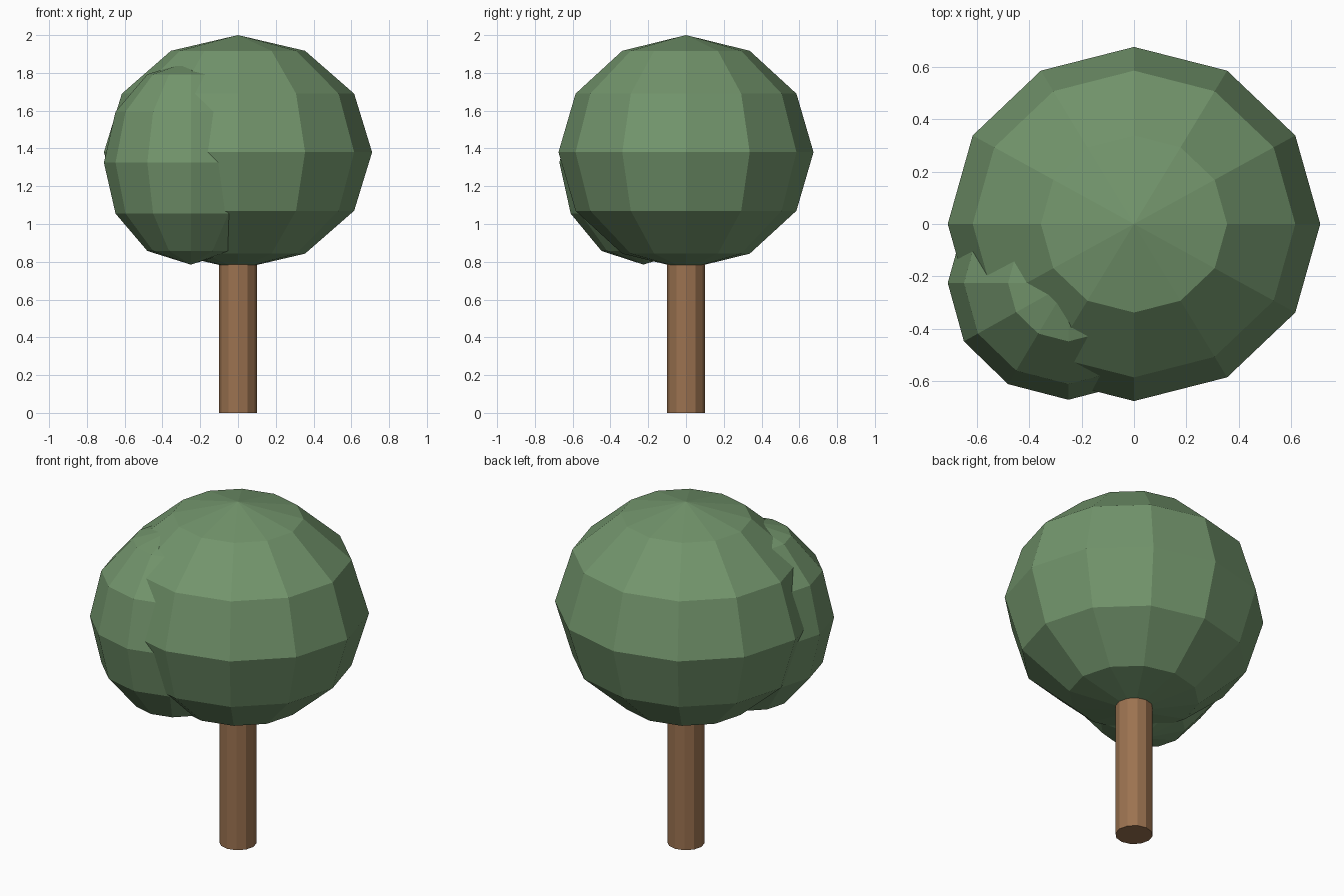
import bpy

if "Cube" in bpy.data.objects:
    bpy.data.objects.remove(bpy.data.objects["Cube"])


def material(name, color):
    mat = bpy.data.materials.new(name)
    mat.diffuse_color = color
    mat.use_nodes = True
    mat.node_tree.nodes["Principled BSDF"].inputs["Base Color"].default_value = mat.diffuse_color
    return mat


leaf = material("leaf_green", (0.17, 0.30, 0.15, 1))
bark = material("bark_brown", (0.33, 0.17, 0.08, 1))


def foliage(name, centre, radii):
    # Low-poly faceted ellipsoid
    bpy.ops.mesh.primitive_uv_sphere_add(segments=12, ring_count=6, radius=1, location=centre)
    ob = bpy.context.object
    ob.name = name
    ob.scale = radii
    bpy.ops.object.transform_apply(location=False, rotation=False, scale=True)
    ob.data.materials.append(leaf)
    return ob


# Main crown and the smaller clump at its front left
foliage("crown", (0, 0, 1.38), (0.71, 0.675, 0.62))
foliage("side_clump", (-0.25, -0.225, 1.325), (0.46, 0.445, 0.54))

# Trunk, running a little way into the crown
height = 0.95
bpy.ops.mesh.primitive_cylinder_add(vertices=12, radius=0.1, depth=height, location=(0, 0, height / 2))
trunk = bpy.context.object
trunk.name = "trunk"
trunk.data.materials.append(bark)
